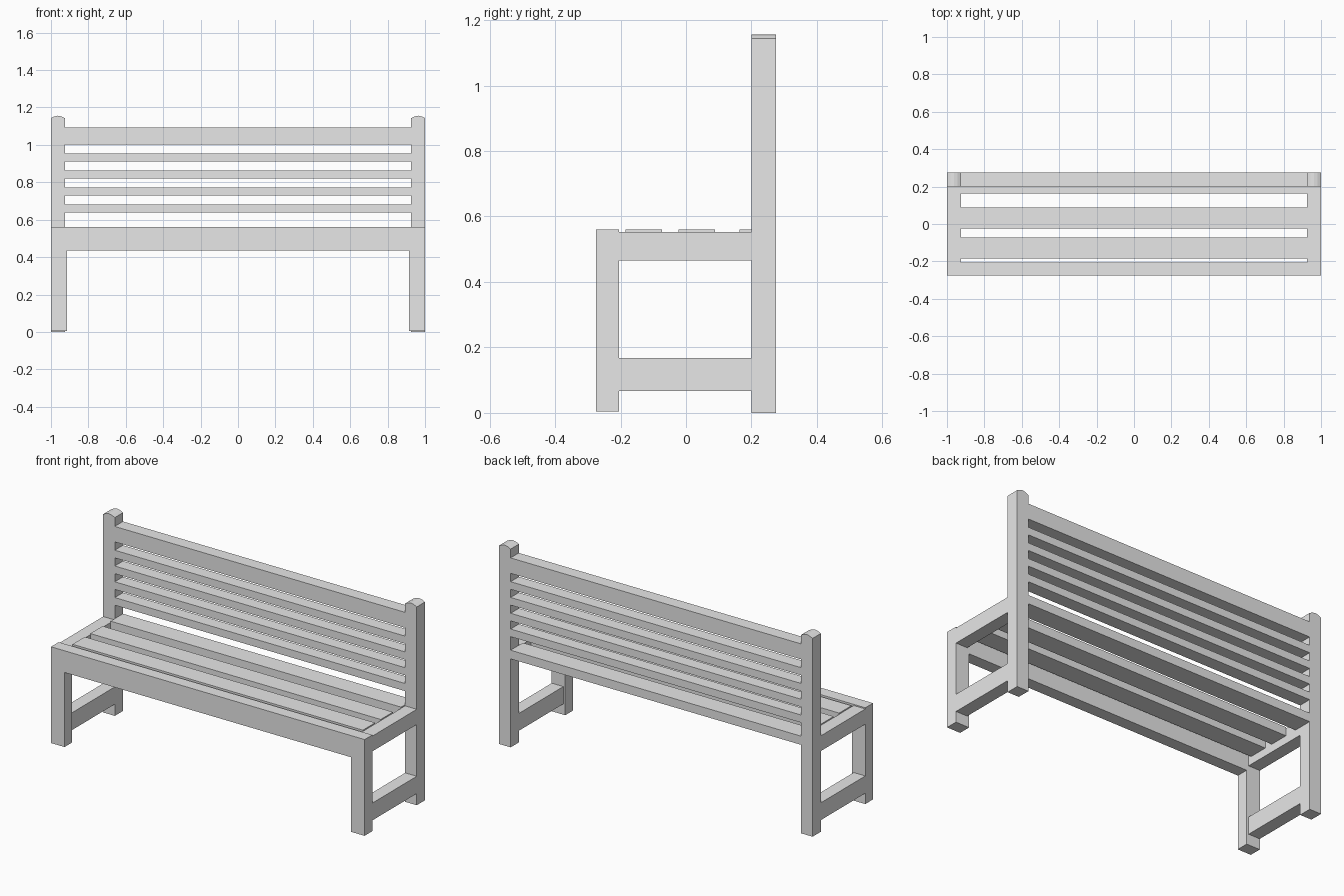
import bpy
import bmesh

cube = bpy.data.objects.get("Cube")
if cube:
    bpy.data.objects.remove(cube, do_unlink=True)

# Single plain grey finish
GREY = (0.8, 0.8, 0.8, 1.0)
grey = bpy.data.materials.new("plain_grey")
grey.use_nodes = True
grey.diffuse_color = GREY
grey.node_tree.nodes["Principled BSDF"].inputs["Base Color"].default_value = GREY


def extrude_profile(name, profile, y0, y1):
    """Extrude a closed x-z outline from y0 to y1."""
    bm = bmesh.new()
    face = bm.faces.new([bm.verts.new((x, y0, z)) for x, z in profile])
    result = bmesh.ops.extrude_face_region(bm, geom=[face])
    verts = [v for v in result["geom"] if isinstance(v, bmesh.types.BMVert)]
    bmesh.ops.translate(bm, verts=verts, vec=(0, y1 - y0, 0))
    bmesh.ops.recalc_face_normals(bm, faces=bm.faces)
    mesh = bpy.data.meshes.new(name)
    bm.to_mesh(mesh)
    bm.free()
    mesh.materials.append(grey)
    obj = bpy.data.objects.new(name, mesh)
    bpy.context.collection.objects.link(obj)
    return obj


def board(name, x, y, z):
    """Box given by its x, y and z ranges."""
    outline = [(x[0], z[0]), (x[1], z[0]), (x[1], z[1]), (x[0], z[1])]
    return extrude_profile(name, outline, *y)


BACK, FRONT = 0.275, -0.275
POST_FRONT, LEG_BACK = 0.2, -0.205
INNER, LEG_INNER = 0.926, 0.914
SEAT = 0.56

# End frames: crowned back post, front leg, seat side rail, stretcher
for side, s in (("left", 1), ("right", -1)):
    crown = [(INNER, 0), (1, 0), (1, 1.143), (0.982, 1.152), (0.963, 1.156),
             (0.944, 1.152), (INNER, 1.143)]
    extrude_profile(f"{side}_back_post", [(s * x, z) for x, z in crown],
                    POST_FRONT, BACK)
    leg_x = sorted((s * LEG_INNER, s))
    rail_x = sorted((s * INNER, s))
    board(f"{side}_front_leg", leg_x, (FRONT, LEG_BACK), (0.005, SEAT))
    board(f"{side}_seat_side_rail", rail_x, (LEG_BACK, POST_FRONT), (0.465, 0.553))
    board(f"{side}_stretcher", rail_x, (LEG_BACK, POST_FRONT), (0.067, 0.167))

# Front seat rail
board("front_seat_rail", (-LEG_INNER, LEG_INNER), (FRONT, LEG_BACK), (0.435, SEAT))

# Seat slats, the last one passing between the back posts
for i, y in enumerate((-0.185, -0.023, 0.163)):
    board(f"seat_slat_{i + 1}", (-INNER, INNER), (y, y + 0.112), (0.51, SEAT))

# Backrest
board("backrest_top_rail", (-INNER, INNER), (POST_FRONT, BACK), (1.003, 1.092))
for i in range(4):
    z = 0.638 + i * 0.091
    board(f"backrest_slat_{i + 1}", (-INNER, INNER), (POST_FRONT, BACK), (z, z + 0.044))
